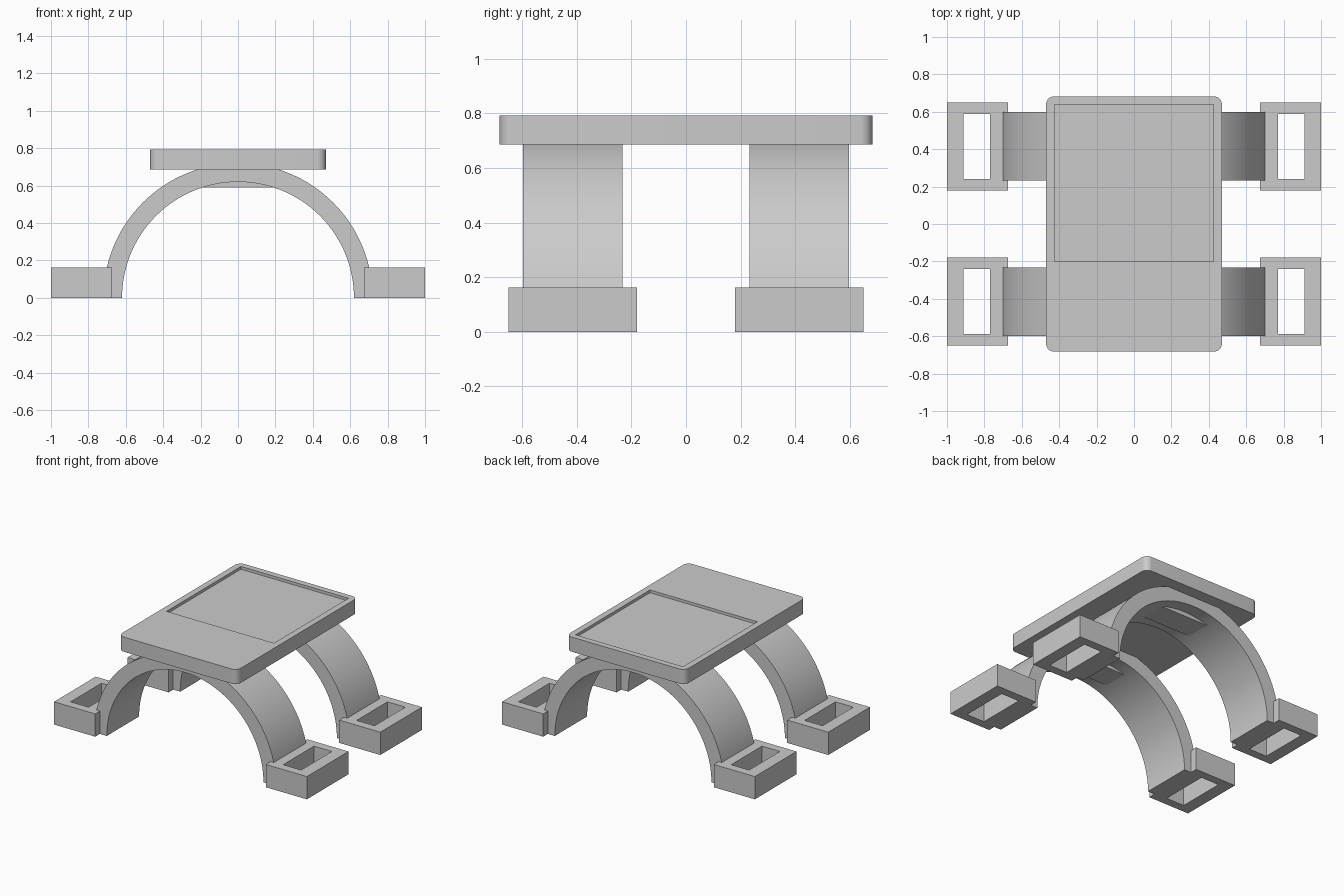
import bpy
import bmesh
from math import sin, cos, pi, radians

cube = bpy.data.objects.get("Cube")
if cube:
    bpy.data.objects.remove(cube)

grey = bpy.data.materials.new("plain_grey")
grey.use_nodes = True
grey.diffuse_color = (0.6, 0.6, 0.6, 1)
grey.node_tree.nodes["Principled BSDF"].inputs["Base Color"].default_value = (0.6, 0.6, 0.6, 1)


def prism(name, outline, sweep):
    """Closed outline of 3D points, extruded along a vector."""
    bm = bmesh.new()
    face = bm.faces.new([bm.verts.new(p) for p in outline])
    ext = bmesh.ops.extrude_face_region(bm, geom=[face], use_keep_orig=True)
    moved = [v for v in ext["geom"] if isinstance(v, bmesh.types.BMVert)]
    bmesh.ops.translate(bm, verts=moved, vec=sweep)
    bmesh.ops.recalc_face_normals(bm, faces=bm.faces)
    mesh = bpy.data.meshes.new(name)
    bm.to_mesh(mesh)
    bm.free()
    mesh.materials.append(grey)
    obj = bpy.data.objects.new(name, mesh)
    bpy.context.collection.objects.link(obj)
    return obj


def box(name, x, y, z):
    outline = [(x[0], y[0], z[0]), (x[1], y[0], z[0]), (x[1], y[1], z[0]), (x[0], y[1], z[0])]
    return prism(name, outline, (0, 0, z[1] - z[0]))


def activate(obj):
    bpy.ops.object.select_all(action="DESELECT")
    obj.select_set(True)
    bpy.context.view_layer.objects.active = obj


def cut(obj, cutter):
    mod = obj.modifiers.new("cut", "BOOLEAN")
    mod.operation = "DIFFERENCE"
    mod.solver = "EXACT"
    mod.object = cutter
    activate(obj)
    bpy.ops.object.modifier_apply(modifier=mod.name)
    bpy.data.objects.remove(cutter)


def smooth(obj):
    activate(obj)
    bpy.ops.object.shade_smooth_by_angle(angle=radians(30))


# Top plate with rounded corners and a shallow recess towards the back
HX, HY, R, STEPS = 0.47, 0.683, 0.045, 8
outline = []
for corner, (sx, sy) in enumerate([(1, 1), (-1, 1), (-1, -1), (1, -1)]):
    for i in range(STEPS + 1):
        a = (corner + i / STEPS) * pi / 2
        outline.append((sx * (HX - R) + R * cos(a), sy * (HY - R) + R * sin(a), 0.687))
plate = prism("top_plate", outline, (0, 0, 0.105))
cut(plate, box("recess_cutter", (-0.425, 0.425), (-0.2, 0.64), (0.772, 0.85)))
smooth(plate)

# Half-ring arches, crown pads and hollow feet
OUTER, INNER, SEG = 0.72, 0.62, 64
for side, sy in (("front", -1), ("back", 1)):
    angles = [pi * i / SEG for i in range(SEG + 1)]
    y0 = sy * 0.415 - 0.183
    ring = [(OUTER * cos(a), y0, OUTER * sin(a)) for a in angles]
    ring += [(INNER * cos(a), y0, INNER * sin(a)) for a in reversed(angles)]
    smooth(prism(side + "_arch", ring, (0, 0.366, 0)))

    # Flat pad filling the crown of the arch
    yc = sy * 0.415
    box(side + "_crown_pad", (-0.2, 0.2), (yc - 0.09, yc + 0.09), (0.59, 0.68))

    for hand, sx in (("left", 1), ("right", -1)):
        xs = sorted((sx * 0.675, sx * 1.0))
        hole = sorted((sx * 0.77, sx * 0.912))
        foot = box(f"{side}_{hand}_foot", xs, (yc - 0.235, yc + 0.235), (0, 0.163))
        cut(foot, box("foot_cutter", hole, (yc - 0.174, yc + 0.174), (-0.1, 0.3)))
